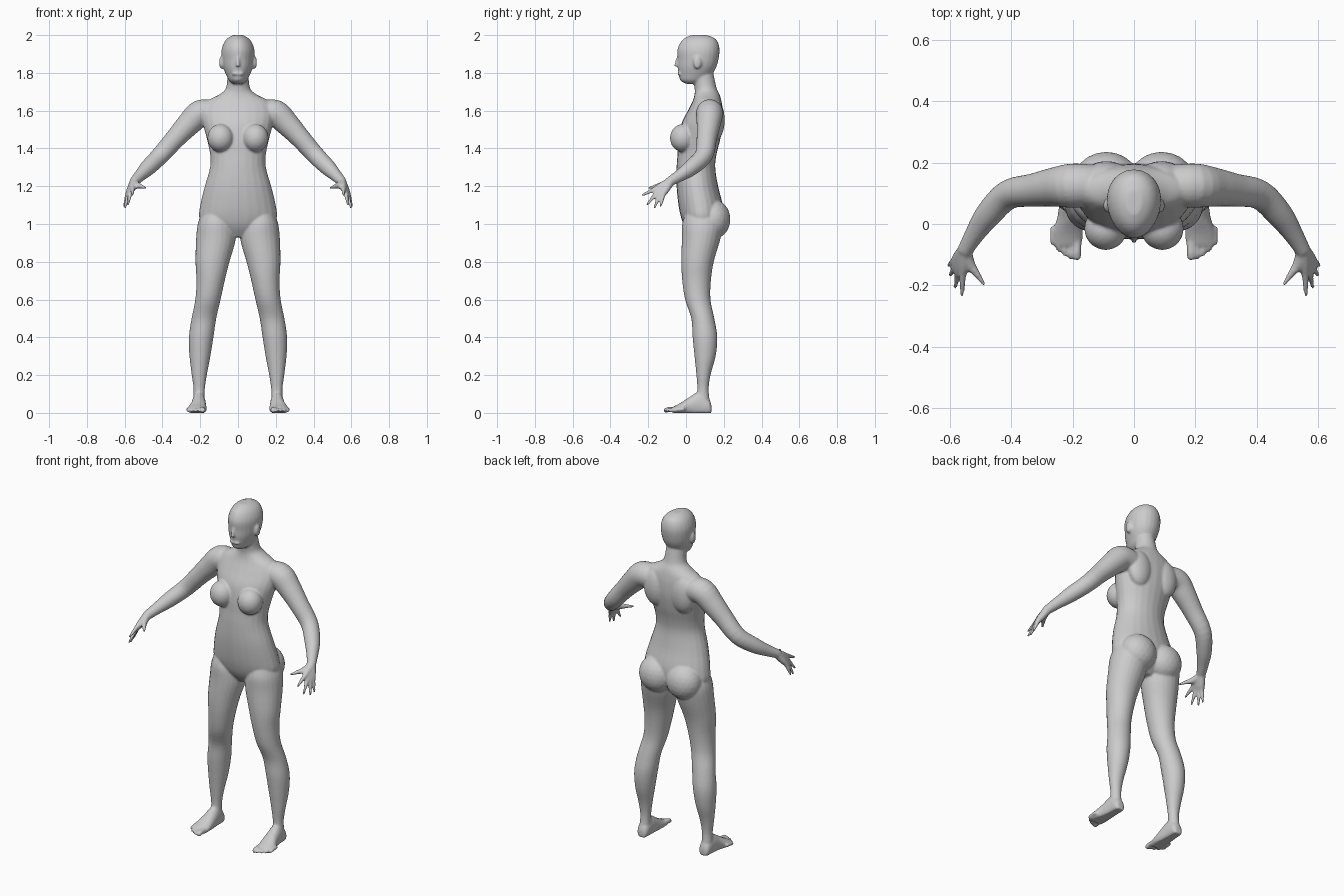
import bpy
import bmesh
from math import cos, sin, tau
from mathutils import Matrix, Vector

default_cube = bpy.data.objects.get("Cube")
if default_cube:
    bpy.data.objects.remove(default_cube)

SEGMENTS = 24
bm = bmesh.new()


def refine(rows, steps=4):
    """Catmull-Rom interpolation of rows of measurements."""
    rows = [Vector(row) for row in rows]
    padded = [rows[0]] + rows + [rows[-1]]
    result = []
    for a, b, c, d in zip(padded, padded[1:], padded[2:], padded[3:]):
        for step in range(steps):
            t = step / steps
            result.append(b + (c - a) * (t / 2)
                          + (a * 2 - b * 5 + c * 4 - d) * (t * t / 2)
                          + (b * 3 - a - c * 3 + d) * (t ** 3 / 2))
    return result + [rows[-1]]


def skin(rings, sides=(1, -1)):
    """Bridge closed rings of points into a capped tube, once per body side."""
    for side in sides:
        loops = [[bm.verts.new((p[0] * side, p[1], p[2])) for p in ring] for ring in rings]
        for low, high in zip(loops, loops[1:]):
            for i in range(SEGMENTS):
                j = (i + 1) % SEGMENTS
                bm.faces.new((low[i], low[j], high[j], high[i]))
        bm.faces.new(loops[0])
        bm.faces.new(loops[-1])


def circle():
    return [(cos(tau * i / SEGMENTS), sin(tau * i / SEGMENTS)) for i in range(SEGMENTS)]


def stack(rows, sides, taper=0.0):
    """Horizontal ovals: height, left edge, right edge, front edge, back edge."""
    rings = []
    for z, x0, x1, y0, y1 in refine(rows):
        rings.append([((x0 + x1) / 2 + (x1 - x0) / 2 * c * (1 + taper * s),
                       (y0 + y1) / 2 + (y1 - y0) / 2 * s, z) for c, s in circle()])
    skin(rings, sides)


def tube(rows):
    """Round limb along a path of x, y, z, radius."""
    rows = refine(rows)
    rings = []
    for i, row in enumerate(rows):
        ahead, behind = rows[min(i + 1, len(rows) - 1)], rows[max(i - 1, 0)]
        tangent = (ahead.xyz - behind.xyz).normalized()
        u = tangent.cross(Vector((1, 0.3, 0.8))).normalized()
        v = tangent.cross(u)
        rings.append([row.xyz + (u * c + v * s) * row.w for c, s in circle()])
    skin(rings)


def mound(centre, size):
    """Ellipsoid swelling on both sides of the body."""
    for side in (1, -1):
        place = Matrix.Translation((centre[0] * side, centre[1], centre[2]))
        bmesh.ops.create_icosphere(bm, subdivisions=3, radius=1,
                                   matrix=place @ Matrix.Diagonal((*size, 1)))


# Torso and neck: height, half width, front, back
torso = [(.93, .05, .03, .13), (.98, .16, -.005, .18), (1.03, .205, -.025, .195),
         (1.1, .2, -.04, .195), (1.2, .176, -.05, .17), (1.3, .148, -.05, .155),
         (1.37, .148, -.045, .162), (1.45, .165, -.04, .182), (1.53, .185, -.025, .195),
         (1.6, .19, .01, .195), (1.65, .165, .035, .188), (1.685, .1, .045, .178),
         (1.72, .064, .045, .162), (1.8, .055, .03, .145)]
stack([(z, -w, w, f, b) for z, w, f, b in torso], (1,))
mound((.09, .145, 1.025), (.105, .09, .105))     # buttocks
mound((.092, -.015, 1.455), (.07, .07, .075))    # chest
mound((.09, .155, 1.55), (.075, .05, .11))       # shoulder blades

# Head, narrower toward the face
head = [(1.742, .025, 0, .06), (1.76, .047, -.03, .1), (1.79, .063, -.038, .135),
        (1.83, .079, -.044, .16), (1.87, .086, -.044, .172), (1.92, .087, -.046, .178),
        (1.96, .074, -.03, .17), (1.985, .053, -.005, .15), (2.0, .025, .03, .11)]
stack([(z, -w, w, f, b) for z, w, f, b in head], (1,), taper=.12)
mound((.089, .06, 1.855), (.011, .022, .034))    # ears
tube([(0, -.04, 1.89, .007), (0, -.048, 1.86, .009), (0, -.05, 1.835, .012)])  # nose
mound((.012, -.03, 1.795), (.02, .016, .009))    # lips

# Legs: height, inner edge, outer edge, front, back
stack([(1.06, .05, .19, 0, .17), (1.0, .02, .213, -.02, .195), (.92, .012, .222, -.022, .182),
       (.8, .045, .225, -.025, .147), (.7, .07, .22, -.02, .132), (.6, .092, .226, -.005, .13),
       (.5, .115, .246, .028, .15), (.4, .13, .26, .035, .166), (.3, .146, .257, .045, .157),
       (.2, .165, .245, .055, .13), (.12, .176, .235, .06, .12), (.04, .175, .24, .05, .13)],
      (1, -1))

# Feet: position front to back, centre, half width, height
foot = [(.135, .206, .018, .04), (.12, .206, .032, .075), (.07, .207, .036, .11),
        (.02, .209, .041, .085), (-.03, .216, .05, .052), (-.07, .217, .047, .032)]
skin([[(x + w * c, y, max(0, h * (.4 + .6 * s))) for c, s in circle()]
      for y, x, w, h in refine(foot)])
for i in range(5):
    radius = .014 if i == 0 else .0095
    x, y = .186 + .0195 * i, -.115 + .003 * i * i
    tube([(x, y + .06, .02, radius), (x, y + .02, .017, radius),
          (x, y + .004, .012, radius * .9), (x, y - .003, .011, radius * .5)])

# Arms from shoulder to wrist
tube([(.13, .125, 1.585, .068), (.2, .125, 1.585, .072), (.26, .12, 1.53, .064),
      (.33, .11, 1.455, .054), (.41, .095, 1.365, .048), (.475, .03, 1.3, .043),
      (.52, -.035, 1.255, .032), (.552, -.09, 1.222, .025)])

# Fingers, each running from the wrist through its knuckle to the tip
wrist = Vector((.55, -.085, 1.222))
fingers = [((.558, -.165, 1.185), (.56, -.235, 1.15)),
           ((.57, -.155, 1.165), (.583, -.208, 1.1)),
           ((.58, -.14, 1.155), (.6, -.168, 1.082)),
           ((.585, -.12, 1.155), (.605, -.135, 1.092))]
for knuckle, tip in fingers:
    knuckle, tip = Vector(knuckle), Vector(tip)
    tube([(*wrist, .024), (*wrist.lerp(knuckle, .6), .019), (*knuckle, .013),
          (*knuckle.lerp(tip, .5), .0095), (*tip, .006)])
tube([(*wrist, .022), (.535, -.13, 1.205, .018), (.51, -.165, 1.198, .011),
      (.487, -.198, 1.19, .006)])                # thumb

# Fuse everything into one smooth skin
bmesh.ops.recalc_face_normals(bm, faces=bm.faces)
mesh = bpy.data.meshes.new("body")
bm.to_mesh(mesh)
bm.free()
body = bpy.data.objects.new("body", mesh)
bpy.context.collection.objects.link(body)
remesh = body.modifiers.new("fuse", 'REMESH')
remesh.mode = 'VOXEL'
remesh.voxel_size = .006
remesh.use_smooth_shade = True
soften = body.modifiers.new("soften", 'SMOOTH')
soften.factor = .5
soften.iterations = 5

# Plain grey skin
grey = bpy.data.materials.new("plain grey")
grey.use_nodes = True
colour = (.6, .6, .6, 1)
grey.diffuse_color = colour
grey.node_tree.nodes["Principled BSDF"].inputs["Base Color"].default_value = colour
mesh.materials.append(grey)
bpy.context.view_layer.objects.active = body
body.select_set(True)
bpy.ops.object.shade_smooth()
